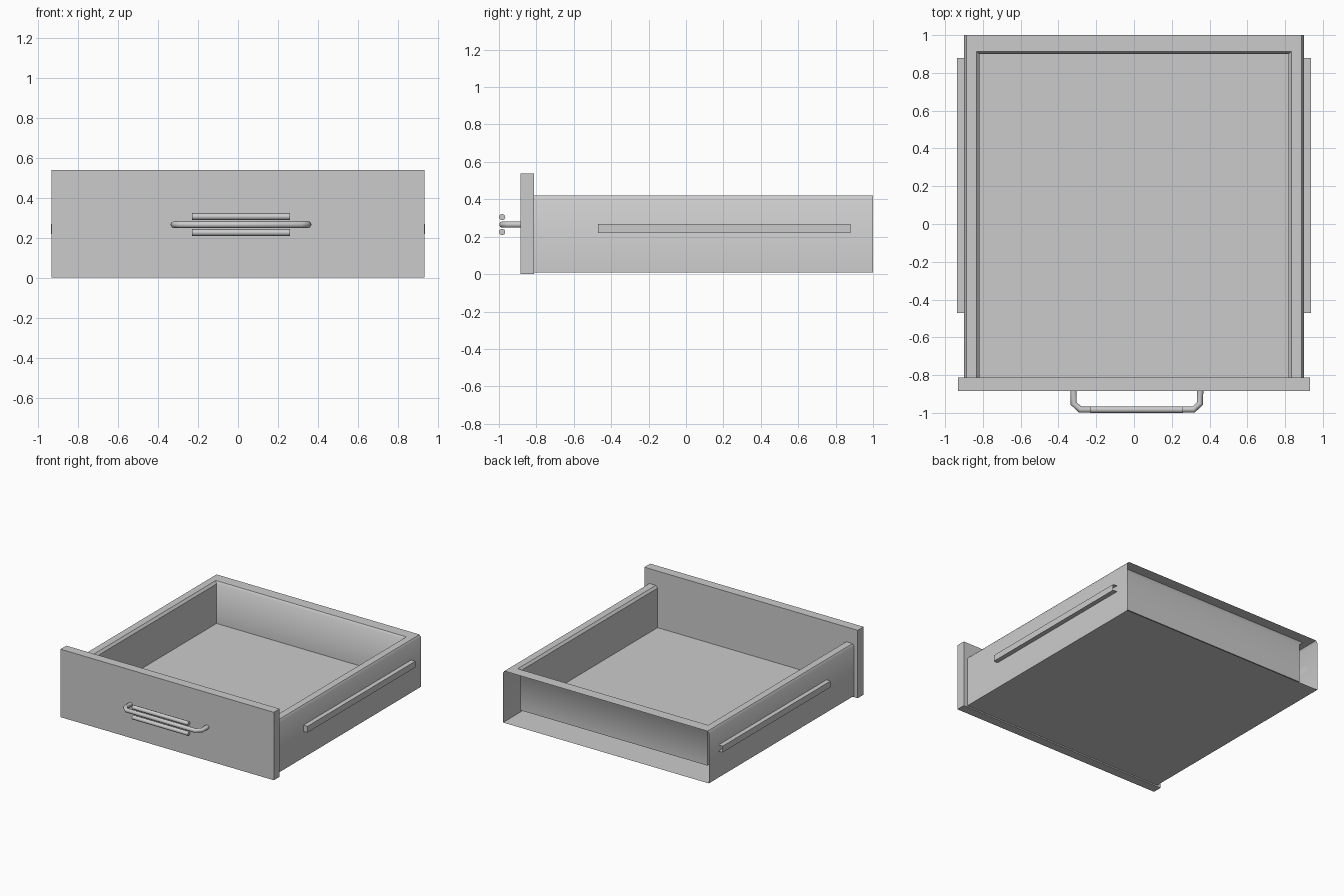
import bpy, bmesh, math

if "Cube" in bpy.data.objects:
    bpy.data.objects.remove(bpy.data.objects["Cube"])


def mesh_object(name, bm):
    me = bpy.data.meshes.new(name)
    bm.to_mesh(me)
    bm.free()
    ob = bpy.data.objects.new(name, me)
    bpy.context.collection.objects.link(ob)
    return ob


def smooth(ob, degrees):
    bpy.ops.object.select_all(action='DESELECT')
    ob.select_set(True)
    bpy.context.view_layer.objects.active = ob
    bpy.ops.object.shade_smooth_by_angle(angle=math.radians(degrees))


def box(name, lo, hi, open_back=False):
    bm = bmesh.new()
    bmesh.ops.create_cube(bm, size=1)
    for v in bm.verts:
        v.co = [(a + b) / 2 + c * (b - a) for a, b, c in zip(lo, hi, v.co)]
    if open_back:
        bm.normal_update()
        ends = [f for f in bm.faces if f.normal.y > 0.9]
        bmesh.ops.delete(bm, geom=ends, context='FACES_ONLY')
    return mesh_object(name, bm)


def tube(name, points, radius):
    cu = bpy.data.curves.new(name, 'CURVE')
    cu.dimensions = '3D'
    cu.bevel_depth = radius
    cu.bevel_resolution = 2
    cu.use_fill_caps = True
    sp = cu.splines.new('POLY')
    sp.points.add(len(points) - 1)
    for p, co in zip(sp.points, points):
        p.co = (*co, 1)
    ob = bpy.data.objects.new(name, cu)
    bpy.context.collection.objects.link(ob)
    bpy.ops.object.select_all(action='DESELECT')
    ob.select_set(True)
    bpy.context.view_layer.objects.active = ob
    bpy.ops.object.convert(target='MESH')
    smooth(ob, 50)
    return ob


# Drawer front
box("front_panel", (-0.933, -0.885, 0), (0.933, -0.812, 0.537))

# Thin-walled drawer body: side inset, back inset, height; the rear is open
levels = [(0, 0, 0.01), (0, 0, 0.402), (0.012, 0, 0.42),
          (0.067, 0.087, 0.42), (0.083, 0.101, 0.402), (0.083, 0.101, 0.09)]
bm = bmesh.new()
rings = []
for dx, dy, z in levels:
    x, y = 0.9 - dx, 1 - dy
    rings.append([bm.verts.new(c) for c in
                  ((-x, -0.812, z), (-x, y, z), (x, y, z), (x, -0.812, z))])
for i, (a, b) in enumerate(zip(rings, rings[1:])):
    for j in range(3):
        if j == 1 and i < 2:
            continue
        bm.faces.new((a[j + 1], a[j], b[j], b[j + 1]))
bm.faces.new(rings[0])
bm.faces.new(rings[-1][::-1])
smooth(mesh_object("drawer_body", bm), 40)

# Side runners
for side, x0, x1 in (("left", -0.936, -0.9), ("right", 0.9, 0.936)):
    box(side + "_runner", (x0, -0.47, 0.219), (x1, 0.88, 0.268), open_back=True)

# Pull handle with a grip rod above and below
zc, r = 0.265, 0.017
tube("handle_bar", [(-0.32, -0.88, zc), (-0.32, -0.95, zc), (-0.285, -0.983, zc),
                    (0.315, -0.983, zc), (0.35, -0.95, zc), (0.35, -0.88, zc)], r)
for name, z in (("upper_grip_rod", zc + 0.04), ("lower_grip_rod", zc - 0.04)):
    tube(name, [(-0.23, -0.983, z), (0.26, -0.983, z)], r)
